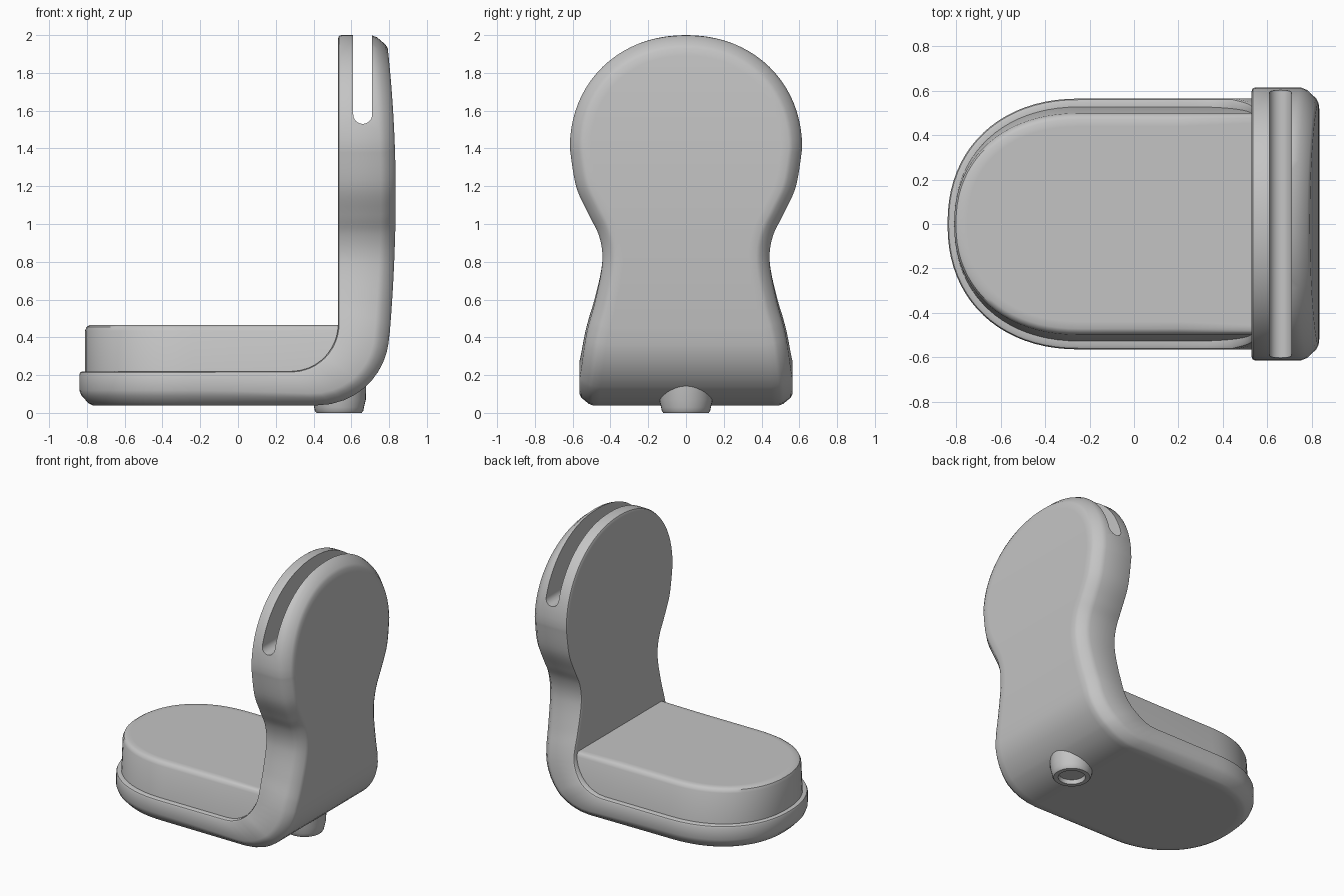
import bpy, bmesh, math
from mathutils import Vector

cube = bpy.data.objects.get("Cube")
if cube:
    bpy.data.objects.remove(cube)

grey = bpy.data.materials.new("mid_grey")
grey.use_nodes = True
grey.diffuse_color = (0.55, 0.55, 0.55, 1)
grey.node_tree.nodes["Principled BSDF"].inputs["Base Color"].default_value = grey.diffuse_color


def make_object(name, bm):
    bmesh.ops.remove_doubles(bm, verts=bm.verts, dist=1e-5)
    bmesh.ops.recalc_face_normals(bm, faces=bm.faces)
    mesh = bpy.data.meshes.new(name)
    bm.to_mesh(mesh)
    bm.free()
    mesh.materials.append(grey)
    obj = bpy.data.objects.new(name, mesh)
    bpy.context.collection.objects.link(obj)
    return obj


def smooth(obj, degrees=35):
    bpy.ops.object.select_all(action="DESELECT")
    obj.select_set(True)
    bpy.context.view_layer.objects.active = obj
    bpy.ops.object.shade_smooth_by_angle(angle=math.radians(degrees))


def rounded_end(centre, length, width, power, steps=20):
    """Half outline of a rounded end, from its tip to its full width."""
    pts = []
    for i in range(steps + 1):
        a = math.pi / 2 * i / steps
        c, s = (max(f(a), 0) ** (2 / power) for f in (math.cos, math.sin))
        pts.append(Vector((centre + length * (c if i < steps else 0), width * s)))
    return pts


def smooth_path(knots, steps=6):
    """Catmull-Rom curve through the knots."""
    k = [Vector(p) for p in [knots[0]] + knots + [knots[-1]]]
    pts = []
    for a, b, c, d in zip(k, k[1:], k[2:], k[3:]):
        for i in range(steps):
            t = i / steps
            pts.append(b + (c - a) * t / 2 + (2 * a - 5 * b + 4 * c - d) * t * t / 2
                       + (3 * b - a - 3 * c + d) * t ** 3 / 2)
    return pts


def inset(half, amount):
    """Move a half outline inward along its normals."""
    mirror = lambda p: Vector((p.x, -p.y))
    ext = [mirror(half[1])] + half + [mirror(half[-2])]
    out = []
    for a, p, b in zip(ext, half, ext[2:]):
        t = (b - a).normalized()
        out.append(p - Vector((-t.y, t.x)) * amount)
    return out


def layered_solid(name, half, layers, place):
    """Stack inset copies of a symmetric outline and close both ends."""
    bm = bmesh.new()
    rings = []
    for layer in layers:
        pts = inset(half, layer[0])
        rings.append([[bm.verts.new(place(p.x, side * p.y, layer)) for p in pts]
                      for side in (1, -1)])

    def strip(a, b):
        for i in range(len(a) - 1):
            bm.faces.new((a[i], a[i + 1], b[i + 1], b[i]))

    for low, high in zip(rings, rings[1:]):
        for side in (0, 1):
            strip(low[side], high[side])
    strip(*rings[0])
    strip(*rings[-1])
    return make_object(name, bm)


# L-shaped shell: an outline bent along the seat, corner and back
BEND, TURN = 0.28, 0.50


def clamp(v):
    return max(0.0, min(1.0, v))


def shell_point(s, y, layer):
    u = (s - BEND) / TURN
    if u <= 0:
        inner = Vector((s, y, 0.22))
        outer = Vector((s + 0.14 * clamp((s + 0.3) / 0.58), y, 0.04))
    elif u < 1:
        sn, cs = math.sin(u * math.pi / 2), math.cos(u * math.pi / 2)
        inner = Vector((0.28 + 0.25 * sn, y, 0.47 - 0.25 * cs))
        outer = Vector((0.42 + 0.38 * sn, y, 0.42 - 0.38 * cs))
    else:
        z = s - 0.31
        inner = Vector((0.53, y, z))
        bulge = 0.835 - 0.05 * ((z - 1.15) / 0.85) ** 2
        outer = Vector((bulge, y, z - 0.05 * clamp(1 - (z - 0.47) / 0.4)))
    d = (outer - inner).normalized()
    return inner + d * layer[2] if layer[1] == "in" else outer - d * layer[2]


seat_end = [Vector((-p.x, p.y)) for p in rounded_end(0.24, 0.60, 0.565, 2.2)]
straight = [Vector((s, 0.565)) for s in (-0.1, 0.1, 0.2, 0.28, 0.34, 0.40, 0.45)]
waist = smooth_path([(0.50, 0.565), (0.75, 0.53), (0.91, 0.485), (1.06, 0.45), (1.16, 0.443),
                     (1.26, 0.465), (1.36, 0.515), (1.51, 0.582), (1.71, 0.615)])
head = rounded_end(1.71, 0.60, 0.615, 2.1)[::-1]
shell = layered_solid(
    "seat_shell", seat_end + straight + waist + head,
    [(0.04, "in", 0), (0.016, "in", 0), (0.005, "in", 0.005), (0, "in", 0.016),
     (0, "out", 0.08), (0.012, "out", 0.05), (0.05, "out", 0.01), (0.07, "out", 0),
     (0.11, "out", 0)],
    shell_point)

# Round-bottomed slot through the top of the back
bm = bmesh.new()
profile = [(0.71, 2.2), (0.61, 2.2)]
for i in range(17):
    a = math.pi * (1 + i / 16)
    profile.append((0.66 + 0.05 * math.cos(a), 1.58 + 0.05 * math.sin(a)))
face = bm.faces.new([bm.verts.new((x, -0.8, z)) for x, z in profile])
ext = bmesh.ops.extrude_face_region(bm, geom=[face])
bmesh.ops.translate(bm, vec=(0, 1.6, 0),
                    verts=[v for v in ext["geom"] if isinstance(v, bmesh.types.BMVert)])
cutter = make_object("slot_cutter", bm)
cutter.hide_render = True
cut = shell.modifiers.new("slot", "BOOLEAN")
cut.operation, cut.solver, cut.object = "DIFFERENCE", "EXACT", cutter
bpy.context.view_layer.objects.active = shell
bpy.ops.object.modifier_apply(modifier=cut.name)
bpy.data.objects.remove(cutter)
smooth(shell)


# Seat cushion, its sides leaning in slightly
def cushion_point(x, y, layer):
    z = layer[1]
    return Vector((x, y * (1 - 0.065 * (z - 0.2) / 0.265), z))


cushion_end = [Vector((-p.x, p.y)) for p in rounded_end(0.24, 0.57, 0.53, 2.2)]
cushion = layered_solid(
    "seat_cushion", cushion_end + [Vector(p) for p in ((0.2, 0.53), (0.66, 0.53), (0.66, 0))],
    [(0, 0.2), (0, 0.435), (0.008, 0.455), (0.025, 0.465), (0.06, 0.465)],
    cushion_point)
smooth(cushion)

# Hollow mounting boss under the corner
bm = bmesh.new()
boss_profile = [(0, 0.03), (0.085, 0.03), (0.09, 0), (0.12, 0), (0.128, 0.01),
                (0.132, 0.03), (0.142, 0.07), (0.145, 0.18), (0, 0.18)]
verts = [bm.verts.new((r, 0, z)) for r, z in boss_profile]
edges = [bm.edges.new(pair) for pair in zip(verts, verts[1:])]
bmesh.ops.spin(bm, geom=verts + edges, cent=(0, 0, 0), axis=(0, 0, 1),
               angle=math.tau, steps=32)
bmesh.ops.translate(bm, verts=bm.verts, vec=(0.535, 0, 0))
smooth(make_object("mounting_boss", bm))
